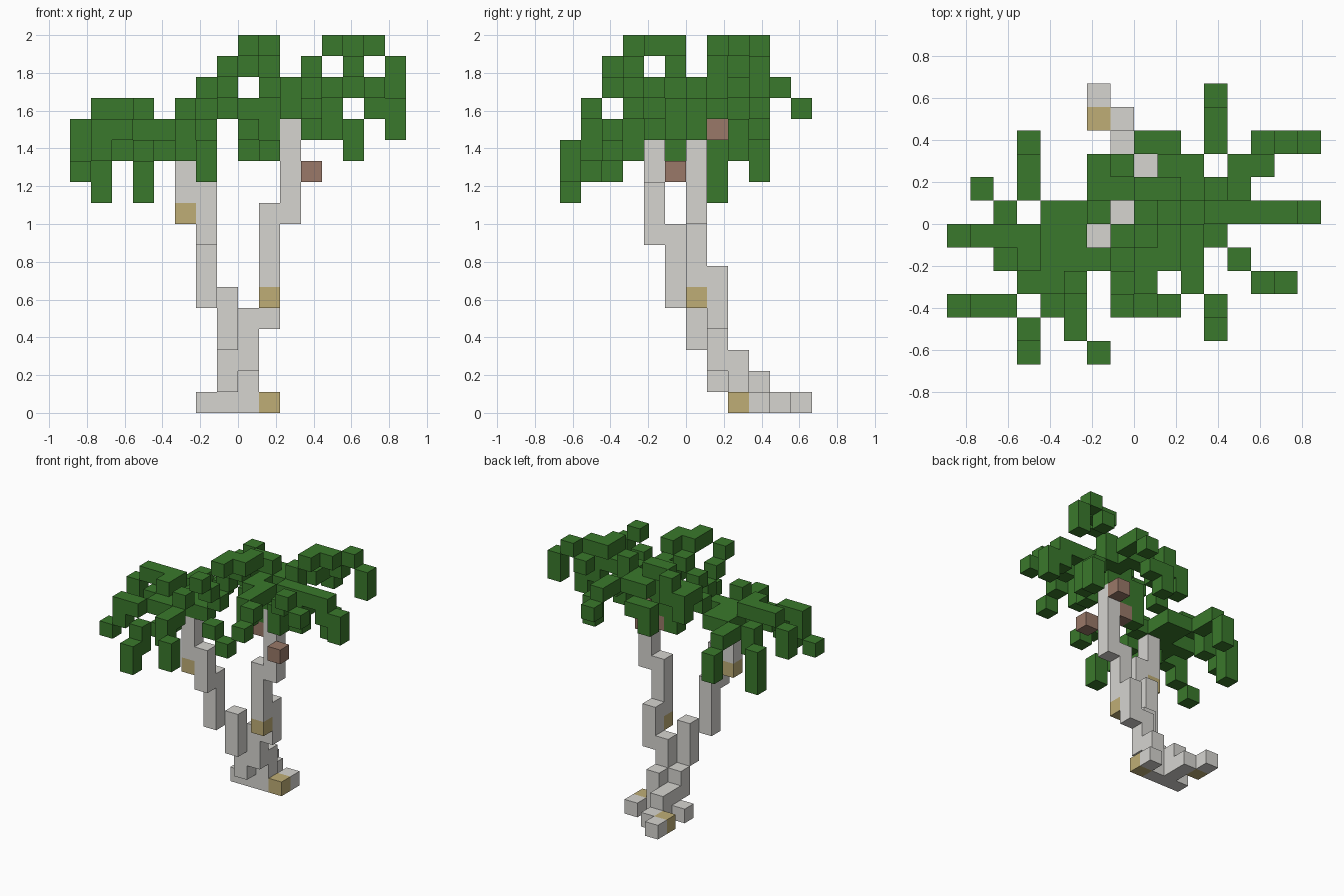
import bpy, bmesh
from mathutils import Vector

cube = bpy.data.objects.get("Cube")
if cube:
    bpy.data.objects.remove(cube, do_unlink=True)

CELL = 1 / 9
STEPS = {"E": Vector((1, 0, 0)), "W": Vector((-1, 0, 0)),
         "N": Vector((0, 1, 0)), "S": Vector((0, -1, 0)),
         "U": Vector((0, 0, 1)), "D": Vector((0, 0, -1))}


def make_material(name, colour):
    material = bpy.data.materials.new(name)
    material.use_nodes = True
    material.diffuse_color = (*colour, 1)
    shader = material.node_tree.nodes["Principled BSDF"]
    shader.inputs["Base Color"].default_value = (*colour, 1)
    return material


MATERIALS = {
    "bark": make_material("pale grey bark", (0.67, 0.66, 0.63)),
    "knot": make_material("ochre knot", (0.52, 0.42, 0.18)),
    "twig": make_material("brown twig", (0.32, 0.19, 0.14)),
    "leaf": make_material("leaf green", (0.042, 0.19, 0.025)),
}
SLOTS = list(MATERIALS)
owner, paint = {}, {}


def grow(part, kind, start, moves=""):
    """Fill a chain of block cells; each word is one move to the next cell."""
    cell = Vector(start)
    for word in [""] + moves.split():
        for letter in word:
            cell = cell + STEPS[letter]
        key = tuple(int(round(c)) for c in cell)
        if key not in owner:
            owner[key], paint[key] = part, kind


def build(part):
    """Make one mesh from the outer faces of all the blocks in a part."""
    bm = bmesh.new()
    for key in [k for k in owner if owner[k] == part]:
        centre = Vector(key) + Vector((0.5, 0.5, 0.5))
        for step in STEPS.values():
            if tuple(int(c) for c in Vector(key) + step) in owner:
                continue
            side = Vector((step.y, step.z, step.x))
            up = step.cross(side)
            middle = centre + step / 2
            corners = [middle + (side * a + up * b) / 2
                       for a, b in ((-1, -1), (1, -1), (1, 1), (-1, 1))]
            face = bm.faces.new([bm.verts.new(c * CELL) for c in corners])
            face.material_index = SLOTS.index(paint[key])
    bmesh.ops.remove_doubles(bm, verts=bm.verts, dist=CELL / 100)
    mesh = bpy.data.meshes.new(part)
    bm.to_mesh(mesh)
    bm.free()
    for material in MATERIALS.values():
        mesh.materials.append(material)
    bpy.context.collection.objects.link(bpy.data.objects.new(part, mesh))


# Knots come first so that they keep their place in the wood
grow("roots", "knot", (1, 2, 0))
grow("roots", "knot", (-2, 4, 0))
grow("left_stem", "knot", (-3, -2, 9))
grow("right_stem", "knot", (1, 0, 5))

# Roots and flared foot
grow("roots", "bark", (-2, 5, 0), "S E S")
grow("roots", "bark", (-2, 2, 0), "E E E N")
grow("roots", "bark", (-1, 3, 1), "S S")
grow("roots", "bark", (0, 2, 1), "U")

# Two leaning stems
grow("left_stem", "bark", (-1, 1, 2), "SU U U WS U U U S U U WD U U U")
grow("right_stem", "bark", (0, 1, 2), "U U E U U SD U U U U E U U U U")

# Twigs around the head of the right stem
grow("twigs", "twig", (1, 0, 12))
grow("twigs", "twig", (2, 1, 13))
grow("twigs", "twig", (3, -1, 11))

# Drooping foliage on the left stem
grow("west_foliage", "leaf", (-3, -1, 13), "W WU W W WD D")
grow("west_foliage", "leaf", (-2, 0, 14), "WD W WN N ND D")
grow("west_foliage", "leaf", (-6, 0, 13), "D WN D D")
grow("southwest_foliage", "leaf", (-5, -2, 14), "D W")
grow("southwest_foliage", "leaf", (-5, -3, 13), "WS W D WD")
grow("southwest_foliage", "leaf", (-2, -2, 13), "W W S D S WS D S D")
grow("southwest_foliage", "leaf", (-3, -3, 14), "SD S D ES D")

# Crown in the middle
grow("crown_foliage", "leaf", (-1, -1, 15), "SD SU SU")
grow("crown_foliage", "leaf", (1, -4, 12))
grow("crown_foliage", "leaf", (0, -4, 13))
grow("crown_foliage", "leaf", (0, -3, 17), "N E N WD ED N D W D")
grow("crown_foliage", "leaf", (0, 0, 12), "EU")
grow("crown_foliage", "leaf", (0, 1, 16), "E ND ND W D")
grow("crown_foliage", "leaf", (-1, 1, 15), "W N D")
grow("crown_foliage", "leaf", (-1, 2, 16), "D")

# Foliage on the right stem
grow("southeast_foliage", "leaf", (2, -3, 14), "U N N ED D")
grow("southeast_foliage", "leaf", (4, -2, 15), "ESU ED")
grow("southeast_foliage", "leaf", (3, -4, 15), "SD")
grow("east_foliage", "leaf", (2, 0, 14), "EU E E E D E D")
grow("east_foliage", "leaf", (4, 0, 14), "D")
grow("northeast_foliage", "leaf", (2, 1, 15), "E U EU N E ND EU ED D")
grow("northeast_foliage", "leaf", (4, 1, 14), "END D")
grow("northeast_foliage", "leaf", (2, 2, 15), "EN N ND")

for part in sorted(set(owner.values())):
    build(part)
